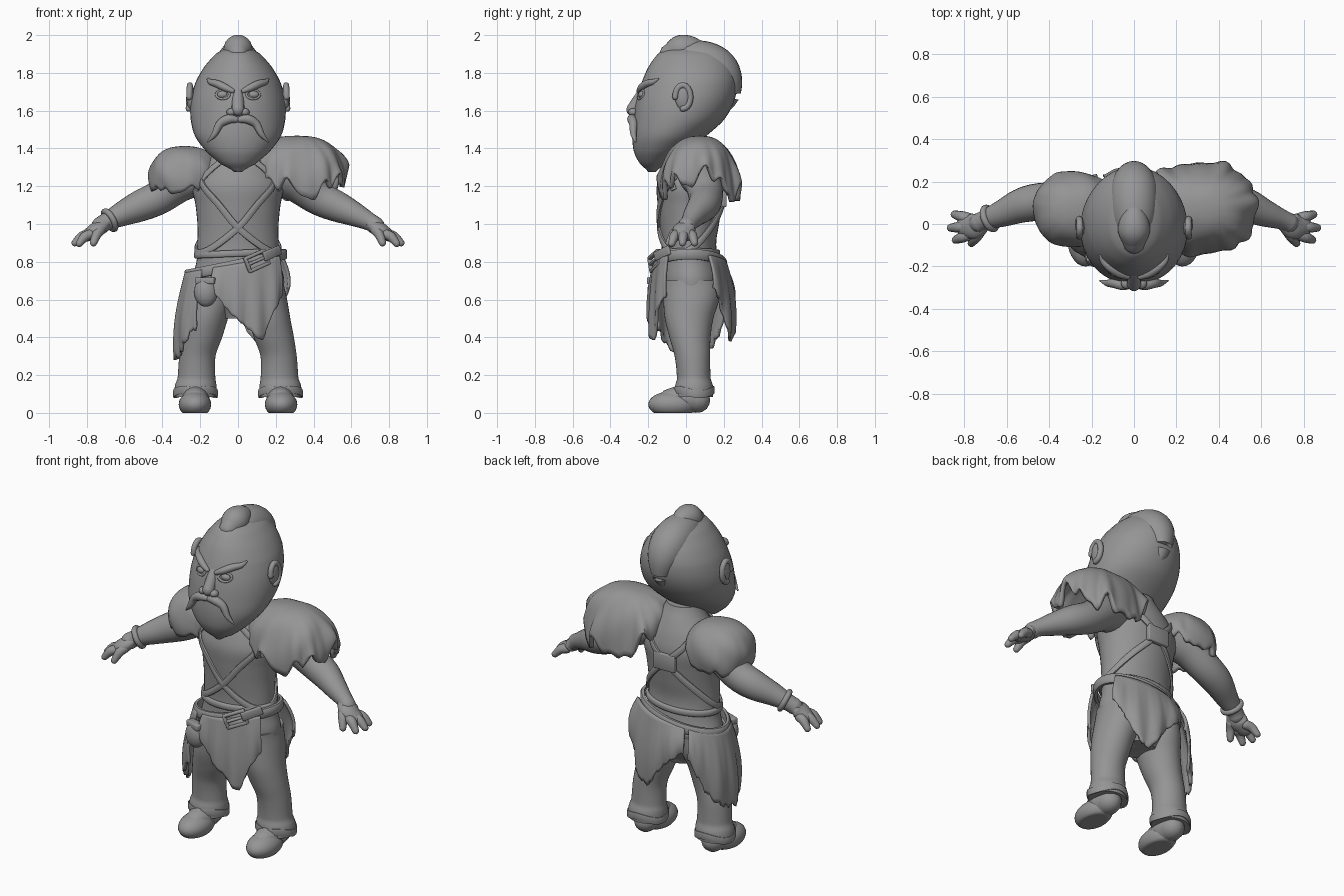
import bpy, bmesh
from math import sin, cos, pi, radians, sqrt, copysign
from mathutils import Vector, Matrix

if "Cube" in bpy.data.objects:
    bpy.data.objects.remove(bpy.data.objects["Cube"])
clay = bpy.data.materials.new("clay_grey")
clay.use_nodes = True
clay.diffuse_color = (0.3, 0.3, 0.3, 1)
clay.node_tree.nodes["Principled BSDF"].inputs["Base Color"].default_value = (0.3, 0.3, 0.3, 1)

def finish(name, bm, solid=0):
    bmesh.ops.remove_doubles(bm, verts=bm.verts, dist=1e-5)
    bmesh.ops.recalc_face_normals(bm, faces=bm.faces)
    me = bpy.data.meshes.new(name)
    bm.to_mesh(me)
    bm.free()
    ob = bpy.data.objects.new(name, me)
    bpy.context.collection.objects.link(ob)
    me.materials.append(clay)
    if solid:
        mod = ob.modifiers.new("thickness", 'SOLIDIFY')
        mod.thickness, mod.offset = solid, 0
    bpy.context.view_layer.objects.active = ob
    ob.select_set(True)
    bpy.ops.object.shade_smooth_by_angle(angle=radians(50))
    ob.select_set(False)

def grid(name, rows, wrap=True, loop=False, caps=False, solid=0):
    """Skin a list of point rows."""
    bm = bmesh.new()
    vs = [[bm.verts.new(p) for p in r] for r in rows]
    n, m = len(vs), len(vs[0])
    for i in range(n if loop else n - 1):
        for j in range(m if wrap else m - 1):
            k, l = (i + 1) % n, (j + 1) % m
            bm.faces.new((vs[i][j], vs[i][l], vs[k][l], vs[k][j]))
    if caps:
        bm.faces.new(vs[0])
        bm.faces.new(vs[-1])
    finish(name, bm, solid)

def spline(pts, u):
    """Catmull-Rom through tuples, u from 0 to 1."""
    n = len(pts) - 1
    i = min(int(u * n), n - 1)
    t = u * n - i
    p = [pts[max(0, min(n, i + k))] for k in (-1, 0, 1, 2)]
    return [b + t / 2 * (c - a + t * (2 * a - 5 * b + 4 * c - d + t * (3 * (b - c) + d - a)))
            for a, b, c, d in zip(*p)]

def section(table, z):
    """Centre and radii of a body table (z, centre x, front y, back y, half width)."""
    for i in range(len(table) - 1):
        z0, z1 = table[i][0], table[i + 1][0]
        if z <= z1 or i == len(table) - 2:
            u = (i + max(0, min(1, (z - z0) / (z1 - z0)))) / (len(table) - 1)
            _, cx, f, b, w = spline(table, u)
            return cx, (f + b) / 2, w, (b - f) / 2

def on_body(table, deg, z, off=0.0):
    cx, cy, rx, ry = section(table, z)
    a = radians(deg)
    return Vector((cx + (rx + off) * sin(a), cy - (ry + off) * cos(a), z))

def on_front(x, z, off=0.0):
    _, cy, rx, ry = section(HEAD, z)
    return Vector((x, cy - ry * sqrt(max(0.05, 1 - (x / rx) ** 2)) - off, z))

def body(name, table, steps=48, sides=40):
    lo, hi = table[0][0], table[-1][0]
    grid(name, [[on_body(table, 360 * j / sides, lo + (hi - lo) * i / steps)
                 for j in range(sides)] for i in range(steps + 1)], caps=True)

def tube(name, pts, flat=1.0, up=(0, 0, 1), steps=24, sides=16):
    """Round-ended tube through (x, y, z, radius); flat scales it along the up side."""
    path = [spline(pts, i / steps) for i in range(steps + 1)]
    P, rows = [Vector(p[:3]) for p in path], []
    for i, c in enumerate(P):
        t = (P[min(i + 1, steps)] - P[max(i - 1, 0)]).normalized()
        s = t.cross(Vector(up)).normalized()
        n = s.cross(t) * flat
        ends = {0: (-80, -55, -28, 0), steps: (0, 28, 55, 80)}
        for a in [radians(d) for d in ends.get(i, (0,))]:
            rows.append([c + path[i][3] * (t * sin(a) + cos(a) * (s * cos(q) + n * sin(q)))
                         for q in [2 * pi * j / sides for j in range(sides)]])
    grid(name, rows, caps=True)

def ball(name, loc, size, floor=-1):
    bm = bmesh.new()
    bmesh.ops.create_uvsphere(bm, u_segments=28, v_segments=18, radius=1)
    bm.transform(Matrix.Translation(loc) @ Matrix.Diagonal((*size, 1)))
    for v in bm.verts:
        v.co.z = max(floor, v.co.z)
    finish(name, bm)

def box(name, loc, size, rot=Matrix()):
    bm = bmesh.new()
    bmesh.ops.create_cube(bm, size=1)
    bm.transform(Matrix.Translation(loc) @ rot @ Matrix.Diagonal((*size, 1)))
    bmesh.ops.bevel(bm, geom=bm.edges[:], offset=0.006, segments=2, affect='EDGES', profile=0.5)
    finish(name, bm)

def ribbon(name, table, pts, width, thick, off, loop=False, steps=90):
    """Flat band lying on a body table through (angle, z) points."""
    path = [spline(pts, i / steps) for i in range(steps + (0 if loop else 1))]
    P, rows = [on_body(table, a, z, off) for a, z in path], []
    for i, (a, z) in enumerate(path):
        n = Vector((sin(radians(a)), -cos(radians(a)), 0))
        q, p = (P[(i + 1) % len(P)], P[i - 1]) if loop else (P[min(i + 1, steps)], P[max(i - 1, 0)])
        side = (q - p).cross(n).normalized() * width / 2
        rows.append([P[i] + side * e + n * thick * f for e, f in
                     ((-1, 0), (-1, .7), (-.7, 1), (.7, 1), (1, .7), (1, 0))])
    grid(name, rows, loop=loop, caps=not loop)

def dome(name, c, rx, ry, top, drops, sweep, jag, solid):
    """Shoulder piece; drops are depths at outer, back, inner, front."""
    rows = []
    for i in range(17):
        t, row = radians(sweep * i / 16), []
        for j in range(120):
            a = 2 * pi * j / 120
            d = spline(drops + drops[:1], j / 120)[0]
            rag = jag * (sin(6 * a) + .8 * sin(11 * a + 1) + .6 * sin(17 * a)) * (i / 16) ** 4
            r = max(0, sin(t)) ** .82 * (1 + .02 * sin(5 * a + i * .6)) + rag * .5
            ca, sa = [copysign(abs(f) ** .85, f) for f in (cos(a), sin(a))]
            row.append((c[0] + copysign(rx, c[0]) * r * ca, c[1] + ry * r * sa,
                        top - d * (1 - cos(t)) + rag * .45))
        rows.append(row)
    grid(name, rows, solid=solid)

def cloth(name, a0, a1, hem, flare, jag):
    """Hanging rag between two angles, with a hem height profile."""
    rows = []
    for i in range(17):
        v, row = i / 16, []
        for j in range(49):
            a = radians(a0 + (a1 - a0) * j / 48)
            top = .79 + .05 * sin(a)
            low = spline(hem, j / 48)[0] + jag * (sin(j * 1.3) + .6 * sin(j * 2.9))
            o = .025 + flare * sin(v * 2) + .008 * v * sin(j * .5)
            row.append(((.25 + o) * sin(a), .02 - (.165 + o) * cos(a), top + (low - top) * v))
        rows.append(row)
    grid(name, rows, wrap=False, solid=.016)

# Body: head, torso and legs as stacked oval sections
HEAD = [(1.275, 0, -.20, -.16, .02), (1.32, 0, -.245, -.10, .095), (1.38, 0, -.275, -.01, .165),
        (1.46, 0, -.285, .10, .225), (1.55, 0, -.28, .20, .25), (1.65, 0, -.265, .255, .25),
        (1.75, 0, -.235, .27, .225), (1.83, 0, -.2, .25, .18), (1.9, 0, -.15, .2, .12), (1.945, 0, -.08, .12, .05)]
TORSO = [(.5, 0, -.07, .12, .1), (.6, 0, -.115, .17, .22), (.7, 0, -.13, .185, .245),
         (.8, 0, -.13, .17, .22), (.9, 0, -.13, .16, .215), (1.0, 0, -.14, .175, .215),
         (1.1, 0, -.15, .19, .225), (1.2, 0, -.155, .2, .24), (1.29, 0, -.13, .18, .2),
         (1.36, 0, -.1, .15, .14), (1.44, 0, -.08, .11, .1)]
LEG = [(.085, .225, -.058, .142, .112), (.12, .225, -.06, .145, .112), (.155, .223, -.055, .14, .108),
       (.18, .22, -.048, .13, .1), (.3, .215, -.06, .128, .096), (.4, .19, -.088, .13, .106),
       (.5, .165, -.112, .145, .112), (.6, .14, -.12, .175, .12), (.7, .13, -.12, .18, .11)]
body("head", HEAD)
body("torso", TORSO)

for s, side in ((1, "left_"), (-1, "right_")):
    leg = [(z, s * cx, f, b, w) for z, cx, f, b, w in LEG]
    body(side + "leg", leg)
    ribbon(side + "cuff", leg, [(a, .11 + .012 * sin(a / 23)) for a in range(0, 361, 20)], .04, .006, 0, loop=True)
    # Shoe
    ball(side + "shoe_toe", (s * .228, -.07, .045), (.086, .13, .07), floor=0)
    tube(side + "shoe_heel", [(s * .225, y, z, z) for y, z in ((-.08, .065), (0, .075), (.06, .068))])
    # Arm and hand
    tube(side + "arm", [(s * x, y, z, r) for x, y, z, r in (
        (.17, .05, 1.26, .1), (.3, .09, 1.22, .1), (.42, .105, 1.14, .09), (.52, .09, 1.095, .083),
        (.62, .05, 1.05, .064), (.7, .02, 1.01, .047), (.73, .005, .99, .047))], steps=32, sides=24)
    tube(side + "palm", [(s * .71, .01, 1.0, .045), (s * .75, -.01, .97, .062), (s * .79, -.012, .945, .052)], flat=.65)
    for part, b, t in (("index_finger", (.78, -.05, .945), (.84, -.075, .897)),
                       ("middle_finger", (.79, -.012, .945), (.863, -.018, .9)),
                       ("last_finger", (.78, .025, .945), (.845, .045, .9)),
                       ("thumb", (.73, -.04, .965), (.765, -.09, .9))):
        mid = (Vector(b) + Vector(t)) / 2 + Vector((0, 0, .012))
        tube(side + part, [(s * p[0], p[1], p[2], r) for p, r in ((b, .028), (mid, .026), (t, .019))], steps=8, sides=10)
    # Ear with rim
    ball(side + "ear", (s * .25, -.015, 1.67), (.022, .042, .066))
    tube(side + "ear_rim", [(s * (.258 - .003 * sin(a)), -.017 + .04 * cos(a), 1.672 + .062 * sin(a), .016)
                            for a in [radians(d) for d in range(-90, 200, 30)]], up=(1, 0, 0))
    # Eye, lids and brow
    ball(side + "eye", on_front(s * .08, 1.685, -.008), (.03, .018, .02))
    tube(side + "eyelids", [(*on_front(s * .08 + .035 * cos(a), 1.685 + .023 * sin(a), -.002), .007)
                            for a in [2 * pi * k / 12 for k in range(13)]], up=(0, 1, 0), sides=8)
    tube(side + "brow", [(*on_front(s * x, z, .002), r) for x, z, r in (
        (.03, 1.705, .013), (.07, 1.723, .02), (.11, 1.742, .02), (.145, 1.752, .015), (.16, 1.768, .006))])
    # Moustache half and nostril
    tube(side + "moustache", [(*on_front(s * x, z, o), r) for x, z, o, r in (
        (.01, 1.553, .006, .017), (.05, 1.555, .012, .025), (.095, 1.53, .015, .022),
        (.125, 1.475, .025, .016), (.16, 1.435, .045, .004))])
    ball(side + "nostril", (s * .036, -.28, 1.592), (.025, .026, .021))
    # Crossed chest strap and collar strap
    ribbon(side + "strap", TORSO, [(s * a, z) for a, z in (
        (65, 1.27), (30, 1.12), (0, .98), (-40, .87), (-75, .85), (-110, .9),
        (-150, 1.03), (-180, 1.14), (-215, 1.27))], .035, .014, .001)
    ribbon(side + "collar_strap", TORSO, [(s * 30, 1.34), (s * 50, 1.26), (s * 62, 1.18)], .03, .014, .001)

# Nose, swept crest of hair and front knot
tube("nose", [(0, -.225, 1.7, .028), (0, -.255, 1.65, .032), (0, -.282, 1.605, .034)], up=(0, 1, 0))
tube("hair_crest", [(0, -.07, 1.85, .07), (0, .01, 1.868, .1), (0, .1, 1.855, .112), (0, .17, 1.815, .11),
                    (0, .215, 1.745, .088), (0, .23, 1.67, .05), (0, .18, 1.59, .025)], sides=24)
tube("hair_knot", [(0, -.085, 1.9, .055), (0, -.03, 1.923, .076), (0, .03, 1.93, .065), (0, .1, 1.925, .03)], sides=24)

# Shoulder pieces: ragged pelt and rounded pad
dome("pelt_shoulder", (.315, .075), .25, .205, 1.455, [(.2,), (.32,), (.14,), (.28,)], 90, .075, .025)
dome("pad_shoulder", (-.285, .07), .175, .165, 1.4, [(.15,), (.17,), (.12,), (.16,)], 112, .025, .025)

# Right wrist band
turn = Vector((-.08, -.035, -.045)).to_track_quat('Z', 'Y').to_matrix()
tube("wrist_band", [(*(Vector((-.68, .026, 1.02)) + turn @ Vector((.053 * cos(a), .053 * sin(a), 0))), .016)
                    for a in [2 * pi * k / 12 for k in range(13)]], up=turn.col[2])

# Belts, buckle, back plate and pouch
ribbon("waistband", TORSO, [(a, .845 + .01 * sin(radians(a))) for a in range(0, 361, 20)], .035, .016, 0, loop=True)
ribbon("belt", TORSO, [(a, .785 + .055 * sin(radians(a))) for a in range(0, 361, 20)], .055, .022, .022, loop=True)
tilt = Matrix.Rotation(radians(24), 4, 'Z') @ Matrix.Rotation(radians(-22), 4, 'Y')
for part, x, z, w, h in (("top", 0, .036, .13, .018), ("bottom", 0, -.036, .13, .018),
                         ("inner", -.058, 0, .018, .085), ("outer", .058, 0, .018, .085), ("pin", 0, 0, .12, .014)):
    box("buckle_" + part, Vector((.1, -.165, .805)) + tilt @ Vector((x, 0, z)), (w, .025, h), tilt)
box("belt_tail", (.18, -.125, .845), (.12, .02, .05), Matrix.Rotation(radians(42), 4, 'Z') @ Matrix.Rotation(radians(-18), 4, 'Y'))
box("back_plate", (0, .2, 1.14), (.14, .03, .1))
ball("pouch", (-.17, -.16, .64), (.062, .045, .078))
box("pouch_flap", (-.17, -.168, .7), (.105, .05, .035), Matrix.Rotation(radians(-20), 4, 'Z'))

# Ragged loincloth pieces
cloth("front_cloth", -28, 52, [(.66,), (.57,), (.5,), (.44,), (.39,), (.54,), (.62,)], .025, .004)
cloth("back_cloth", 122, 207, [(.66,), (.56,), (.43,), (.39,), (.5,), (.58,), (.64,)], .045, .006)
cloth("hip_cloth", -148, -43, [(.6,), (.42,), (.33,), (.3,), (.3,), (.36,), (.46,)], .055, .012)
